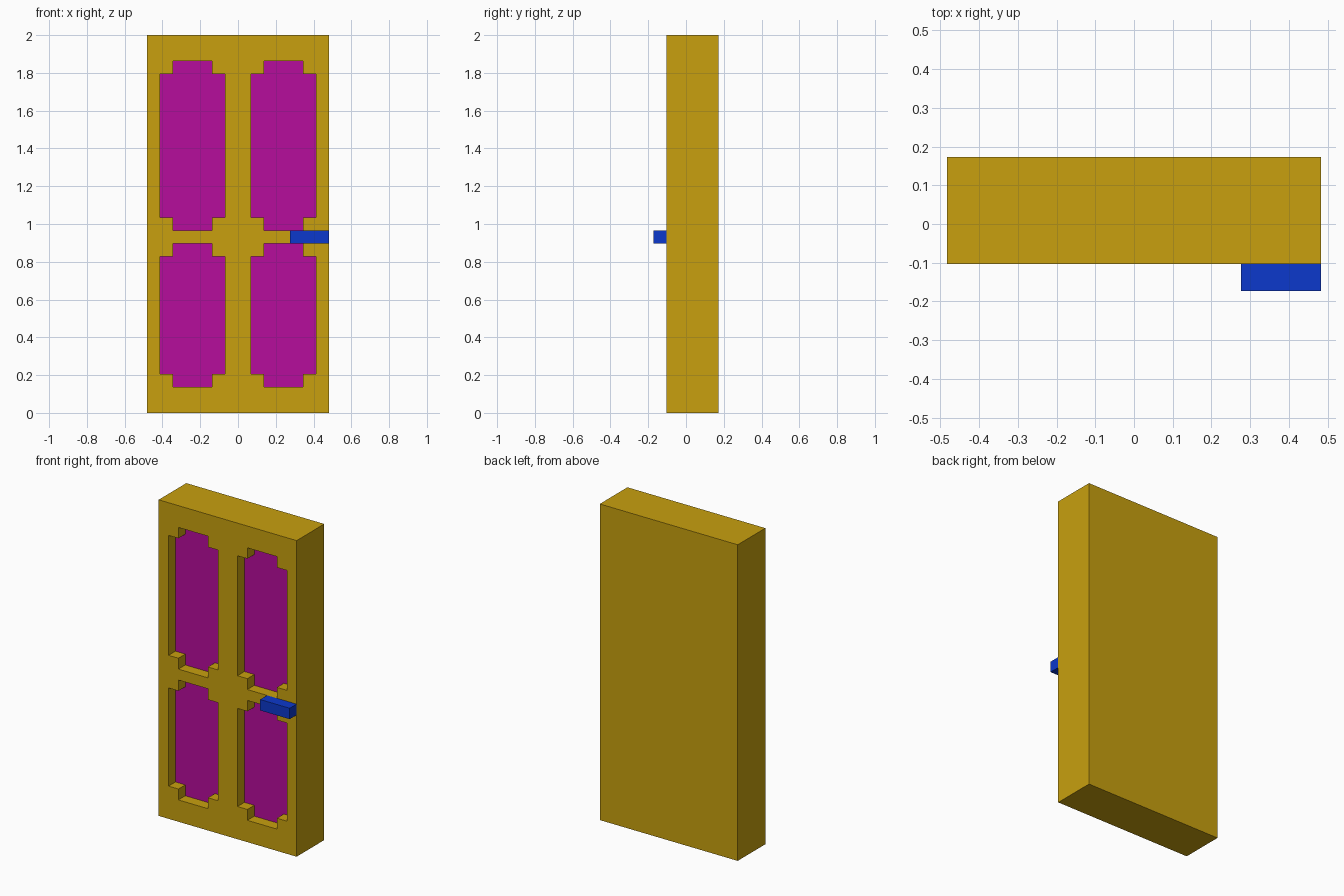
import bpy, bmesh

if "Cube" in bpy.data.objects:
    bpy.data.objects.remove(bpy.data.objects["Cube"])

U = 2 / 29                      # grid unit of the model
FRONT, BACK = -1.5 * U, 2.5 * U


def material(name, rgb):
    m = bpy.data.materials.new(name)
    m.diffuse_color = (*rgb, 1)
    m.use_nodes = True
    m.node_tree.nodes["Principled BSDF"].inputs["Base Color"].default_value = m.diffuse_color
    return m


yellow = material("golden yellow", (0.58, 0.352, 0.0045))
magenta = material("magenta", (0.468, 0.004, 0.332))
blue = material("blue", (0.0037, 0.04, 0.604))


def make_object(name, bm, *mats):
    bmesh.ops.recalc_face_normals(bm, faces=bm.faces)
    me = bpy.data.meshes.new(name)
    bm.to_mesh(me)
    bm.free()
    for m in mats:
        me.materials.append(m)
    ob = bpy.data.objects.new(name, me)
    bpy.context.collection.objects.link(ob)
    return ob


def prism(bm, outline, y0, y1):
    """Extrude an (x, z) outline given in grid units from y0 to y1."""
    face = bm.faces.new([bm.verts.new((x * U, y0, z * U)) for x, z in outline])
    ext = bmesh.ops.extrude_face_region(bm, geom=[face])["geom"]
    verts = [g for g in ext if isinstance(g, bmesh.types.BMVert)]
    bmesh.ops.translate(bm, verts=verts, vec=(0, y1 - y0, 0))
    if not face.is_valid or len(face.link_loops if hasattr(face, "link_loops") else face.loops) == 0:
        return


def rect(x0, x1, z0, z1):
    return [(x0, z0), (x1, z0), (x1, z1), (x0, z1)]


def notched(x0, x1, z0, z1):
    """Rectangle with a one-unit square notch at each corner."""
    return [(x0 + 1, z0), (x1 - 1, z0), (x1 - 1, z0 + 1), (x1, z0 + 1),
            (x1, z1 - 1), (x1 - 1, z1 - 1), (x1 - 1, z1), (x0 + 1, z1),
            (x0 + 1, z1 - 1), (x0, z1 - 1), (x0, z0 + 1), (x0 + 1, z0 + 1)]


# Door slab
bm = bmesh.new()
prism(bm, rect(-7, 7, 0, 29), FRONT, BACK)
door = make_object("door", bm, yellow, magenta)

# Four recessed panels, cut one unit deep into the front
bm = bmesh.new()
for x0 in (-6, 1):
    for z0, z1 in ((2, 13), (14, 27)):
        prism(bm, notched(x0, x0 + 5, z0, z1), FRONT - U, FRONT + U)
cutter = make_object("panel_cutter", bm, yellow)
cutter.hide_render = True

mod = door.modifiers.new("panels", 'BOOLEAN')
mod.operation, mod.solver, mod.object = 'DIFFERENCE', 'EXACT', cutter
bpy.context.view_layer.objects.active = door
bpy.ops.object.modifier_apply(modifier=mod.name)
bpy.data.objects.remove(cutter)

# Recess floors are magenta, everything else yellow
for p in door.data.polygons:
    floor = p.normal.y < -0.9 and p.center.y > FRONT + U / 2
    p.material_index = 1 if floor else 0

# Handle
bm = bmesh.new()
prism(bm, rect(4, 7, 13, 14), FRONT - U, FRONT)
make_object("handle", bm, blue)
